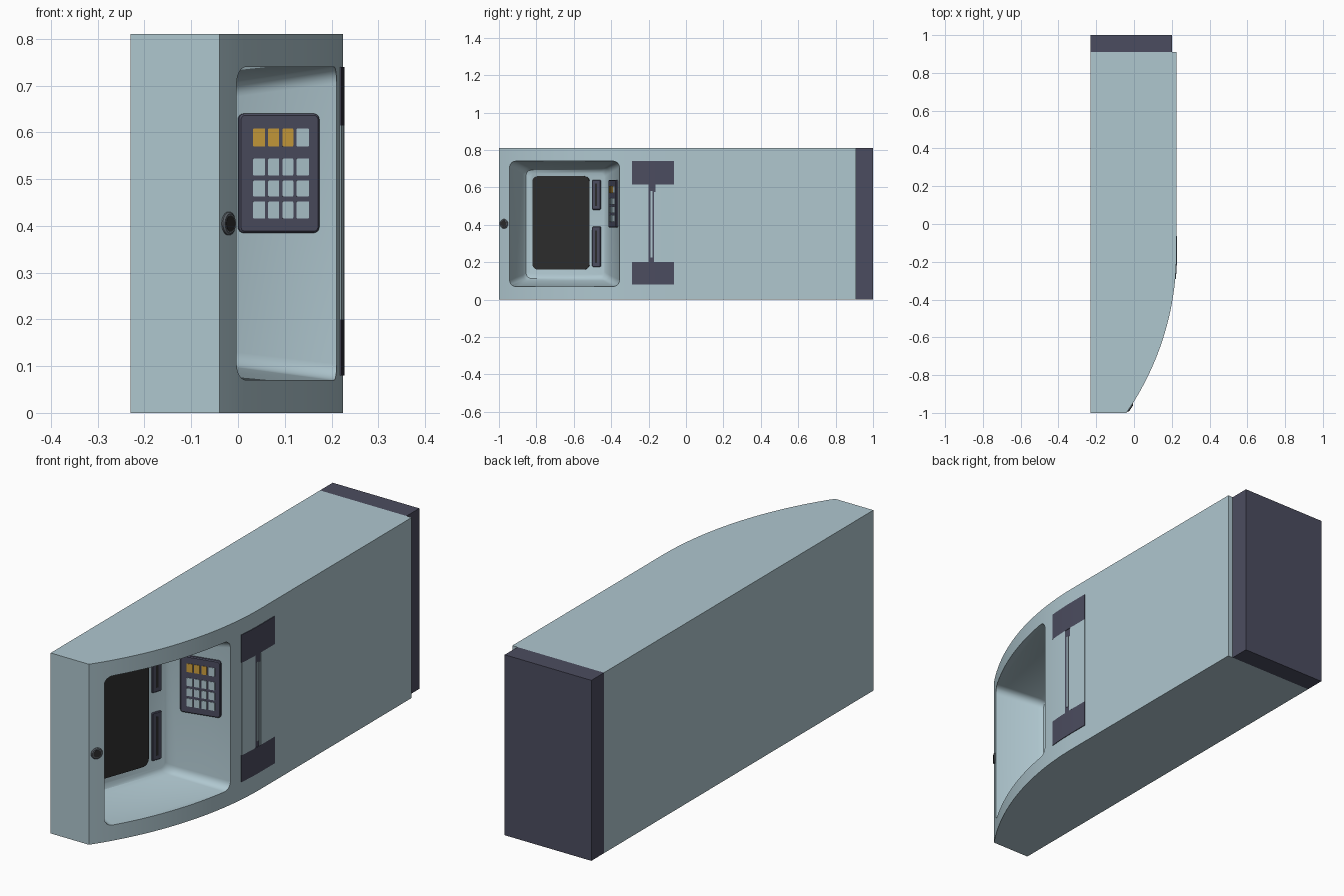
import bpy, bmesh, math
from mathutils import Vector

if "Cube" in bpy.data.objects:
    bpy.data.objects.remove(bpy.data.objects["Cube"])

H = 0.81                      # body height
R, YT, XR = 1.496, -0.15, 0.225   # front curve: radius, tangent point, right side


def material(name, rgb):
    m = bpy.data.materials.new(name)
    m.diffuse_color = (*rgb, 1)
    m.use_nodes = True
    m.node_tree.nodes["Principled BSDF"].inputs["Base Color"].default_value = m.diffuse_color
    return m


PALE = material("pale_blue", (0.43, 0.57, 0.625))
NAVY = material("dark_slate", (0.071, 0.073, 0.115))
BLACK = material("screen_black", (0.025, 0.025, 0.025))
AMBER = material("amber", (0.60, 0.34, 0.045))
GREY = material("lock_grey", (0.12, 0.14, 0.16))


def surf_x(y):
    """x of the curved right side at y"""
    return XR if y >= YT else XR - R + math.sqrt(R * R - (y - YT) ** 2)


def loft(name, rings, mat, smooth=True):
    """closed solid through a list of equal-length rings"""
    bm = bmesh.new()
    vs = [[bm.verts.new(p) for p in ring] for ring in rings]
    n = len(vs[0])
    for a, b in zip(vs, vs[1:]):
        for i in range(n):
            j = (i + 1) % n
            bm.faces.new((a[i], a[j], b[j], b[i]))
    bm.faces.new(vs[0])
    bm.faces.new(vs[-1])
    bmesh.ops.recalc_face_normals(bm, faces=bm.faces)
    me = bpy.data.meshes.new(name)
    bm.to_mesh(me)
    bm.free()
    ob = bpy.data.objects.new(name, me)
    bpy.context.collection.objects.link(ob)
    me.materials.append(mat)
    if smooth:
        smooth_ob(ob)
    return ob


def smooth_ob(ob):
    bpy.ops.object.select_all(action='DESELECT')
    ob.select_set(True)
    bpy.context.view_layer.objects.active = ob
    bpy.ops.object.shade_smooth_by_angle(angle=math.radians(30))


def round_rect(u0, u1, v0, v1, r, seg=6):
    pts = []
    for cu, cv, a0 in ((u1 - r, v1 - r, 0), (u0 + r, v1 - r, 90),
                       (u0 + r, v0 + r, 180), (u1 - r, v0 + r, 270)):
        for k in range(seg + 1):
            a = math.radians(a0 + 90 * k / seg)
            pts.append((cu + r * math.cos(a), cv + r * math.sin(a)))
    return pts


def floor_pt(u, v):           # sloping recess floor, u = y
    return Vector((-0.086 + 0.36 * (u + 0.515), u, v))


def wall_pt(u, v):            # recess end wall, u = x
    return Vector((u, -0.355 + 0.235 * (u - 0.21), v))


def side_pt(u, v):            # outer right side, u = y
    return Vector((surf_x(u), u, v))


FLOOR_N = Vector((1, -0.36, 0)).normalized()
WALL_N = Vector((0.235, -1, 0)).normalized()
SIDE_N = Vector((1, 0, 0))


def plate(name, place, normal, rect, r, lo, hi, mat, bevel=0.0):
    """rounded plate lying on one of the surfaces above, from height lo to hi"""
    u0, u1, v0, v1 = rect
    base = round_rect(u0, u1, v0, v1, r)
    top = round_rect(u0 + bevel, u1 - bevel, v0 + bevel, v1 - bevel, max(r - bevel, 0.001))
    rings = [[place(*p) + normal * lo for p in base]]
    if bevel:
        rings.append([place(*p) + normal * (hi - bevel) for p in base])
    rings.append([place(*p) + normal * hi for p in top])
    return loft(name, rings, mat)


# Body: plan profile with curved front right, extruded upward
N = 32
curve = [(surf_x(y), y) for y in (-1 + 0.85 * i / N for i in range(N + 1))]
plan = [(-0.23, 0.91), (-0.23, -1.0)] + curve + [(XR, 0.91)]
body = loft("body", [[(x, y, z) for x, y in plan] for z in (0, H)], PALE, False)

# Recess cutter: tapered pocket with a filleted floor
outer = round_rect(-0.945, -0.355, 0.07, 0.74, 0.035)
inner = round_rect(-0.86, -0.416, 0.105, 0.70, 0.03)
deep = round_rect(-0.835, -0.436, 0.13, 0.675, 0.02)
mid = round_rect(-0.852, -0.422, 0.113, 0.692, 0.028)
mouth = [Vector((0.356 * (u + 0.945), u, v)) for u, v in outer]
base = [floor_pt(*p) for p in inner]
rings = [[p + Vector((0.08, 0, 0)) for p in mouth], mouth,
         [b.lerp(m, 0.13) for m, b in zip(mouth, base)],
         [floor_pt(*p) + FLOOR_N * 0.008 for p in mid],
         [floor_pt(*p) for p in deep]]
cutter = loft("recess_cutter", rings, PALE, False)
cutter.hide_render = True
mod = body.modifiers.new("recess", 'BOOLEAN')
mod.operation, mod.solver, mod.object = 'DIFFERENCE', 'EXACT', cutter
bpy.context.view_layer.objects.active = body
bpy.ops.object.modifier_apply(modifier=mod.name)
bpy.data.objects.remove(cutter)
smooth_ob(body)

# Dark rear slab
loft("rear_panel", [[(-0.23, 0.91, z), (0.20, 0.91, z), (0.20, 1.0, z), (-0.23, 1.0, z)]
                    for z in (0, H)], NAVY, False)

# Screen and slots on the recess floor
plate("screen", floor_pt, FLOOR_N, (-0.82, -0.515, 0.16, 0.66), 0.03, -0.004, 0.005, BLACK)
for i, (z0, z1) in enumerate(((0.175, 0.39), (0.48, 0.64))):
    plate(f"slot_frame_{i}", floor_pt, FLOOR_N, (-0.50, -0.455, z0, z1), 0.006,
          -0.003, 0.008, NAVY, 0.003)
    plate(f"slot_opening_{i}", floor_pt, FLOOR_N, (-0.483, -0.472, z0 + 0.02, z1 - 0.02),
          0.002, 0.004, 0.009, BLACK)

# Keypad on the end wall
plate("keypad", wall_pt, WALL_N, (0.0, 0.172, 0.385, 0.64), 0.012, -0.003, 0.012, NAVY, 0.004)
cols = ((0.029, 0.055), (0.061, 0.085), (0.092, 0.115), (0.122, 0.149))
rows = ((0.570, 0.608), (0.508, 0.544), (0.463, 0.497), (0.416, 0.452))
for ri, (z0, z1) in enumerate(rows):
    for ci, (x0, x1) in enumerate(cols):
        plate(f"key_{ri}_{ci}", wall_pt, WALL_N, (x0, x1, z0, z1), 0.002, 0.008, 0.014,
              AMBER if ri == 0 and ci < 3 else PALE)


# Card reader: plates following the outer side
def side_plate(name, y0, y1, z0, z1, hi, mat):
    ys = [y0 + (y1 - y0) * i / 6 for i in range(7)]
    ring = [(surf_x(y) - 0.004, y) for y in ys] + [(surf_x(y) + hi, y) for y in reversed(ys)]
    return loft(name, [[(x, y, z) for x, y in ring] for z in (z0, z1)], mat)


side_plate("reader_top", -0.29, -0.065, 0.615, 0.74, 0.003, NAVY)
side_plate("reader_bottom", -0.29, -0.065, 0.08, 0.20, 0.003, NAVY)
side_plate("reader_left_cover", -0.288, -0.20, 0.20, 0.615, 0.003, PALE)
side_plate("reader_right_cover", -0.163, -0.064, 0.20, 0.615, 0.003, PALE)
side_plate("reader_slit", -0.20, -0.163, 0.20, 0.615, 0.0008, NAVY)
side_plate("reader_bar", -0.19, -0.178, 0.225, 0.58, 0.002, PALE)
side_plate("reader_edge", -0.172, -0.163, 0.20, 0.575, 0.002, PALE)

# Lock on the narrow strip beside the recess
ly = -0.972
centre = side_pt(ly, 0.405)
ln = Vector((centre.x - XR + R, ly - YT, 0)).normalized()
lt = Vector((-ln.y, ln.x, 0))


def disc(r, h, n=24):
    return [centre + ln * h + lt * (r * math.cos(2 * math.pi * k / n))
            + Vector((0, 0, r * math.sin(2 * math.pi * k / n))) for k in range(n)]


loft("lock_ring", [disc(0.025, -0.004), disc(0.025, 0.003), disc(0.021, 0.006)], GREY)
loft("lock_core", [disc(0.017, 0.002), disc(0.017, 0.007)], BLACK)
